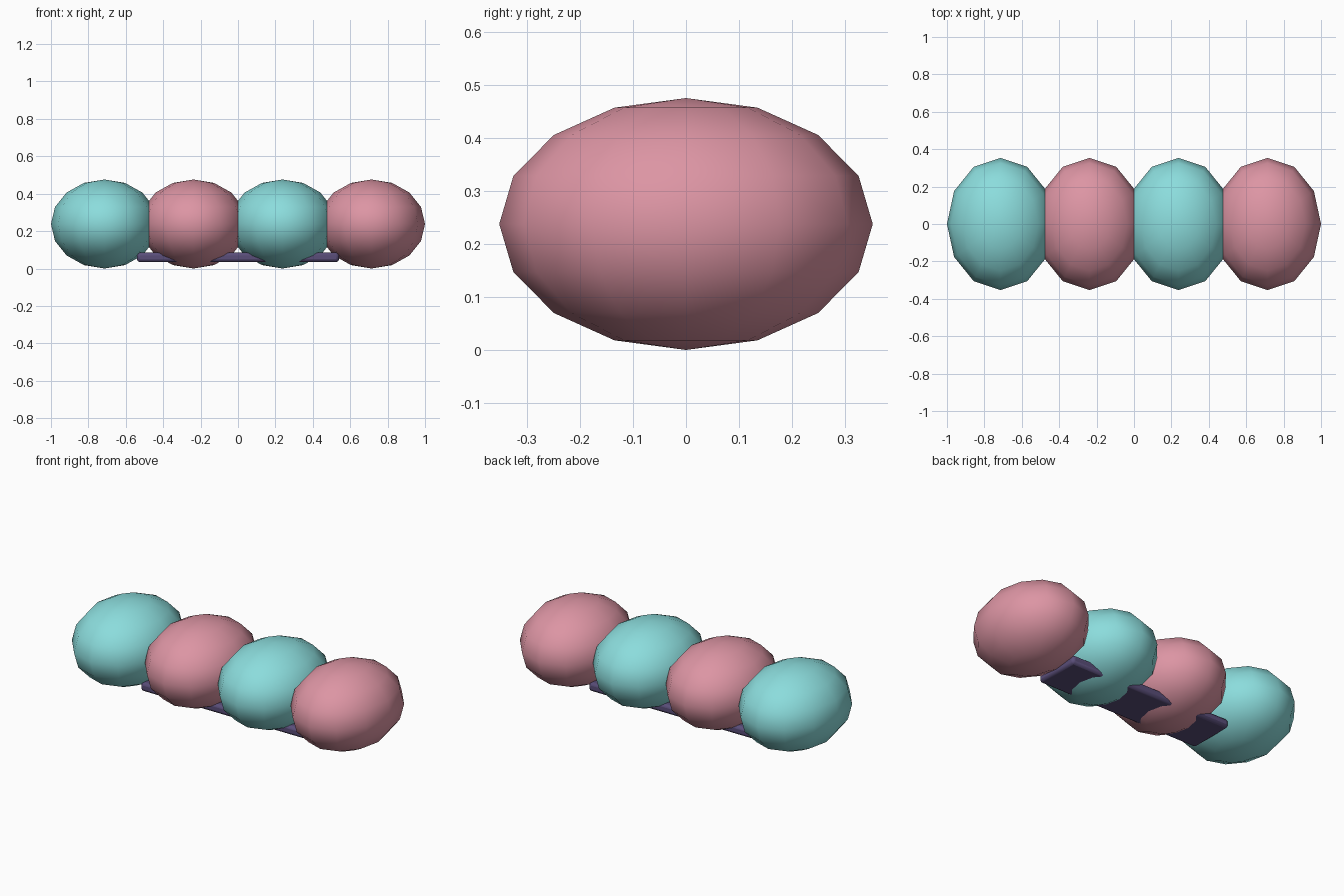
import bpy

cube = bpy.data.objects.get("Cube")
if cube:
    bpy.data.objects.remove(cube, do_unlink=True)


def make_material(name, rgb):
    mat = bpy.data.materials.new(name)
    mat.use_nodes = True
    colour = (*rgb, 1.0)
    mat.diffuse_color = colour
    mat.node_tree.nodes["Principled BSDF"].inputs["Base Color"].default_value = colour
    return mat


teal = make_material("teal", (0.26, 0.72, 0.72))
pink = make_material("pink", (0.72, 0.30, 0.37))
purple = make_material("dark_purple", (0.10, 0.075, 0.19))

RADIUS = 0.238           # half height of one bead
BEAD_SIZE = (0.286, 0.353, RADIUS)


def add_bead(name, x, mat):
    bpy.ops.mesh.primitive_uv_sphere_add(segments=12, ring_count=8, radius=1,
                                         location=(x, 0, RADIUS))
    bead = bpy.context.object
    bead.name = name
    bead.scale = BEAD_SIZE
    bpy.ops.object.transform_apply(location=False, rotation=False, scale=True)
    bead.data.materials.append(mat)
    bpy.ops.object.shade_smooth()


# Row of four alternating squashed beads
for i in range(4):
    add_bead(f"bead_{i + 1}", (2 * i - 3) * RADIUS, pink if i % 2 else teal)

# Flat bar with rounded edges joining the beads underneath
bpy.ops.mesh.primitive_cube_add(size=1, location=(0, 0, 0.06))
bar = bpy.context.object
bar.name = "connecting_bar"
bar.scale = (1.08, 0.28, 0.052)
bpy.ops.object.transform_apply(location=False, rotation=False, scale=True)
bar.data.materials.append(purple)
bevel = bar.modifiers.new("rounded_edges", "BEVEL")
bevel.width = 0.016
bevel.segments = 2
bpy.ops.object.shade_smooth_by_angle()
